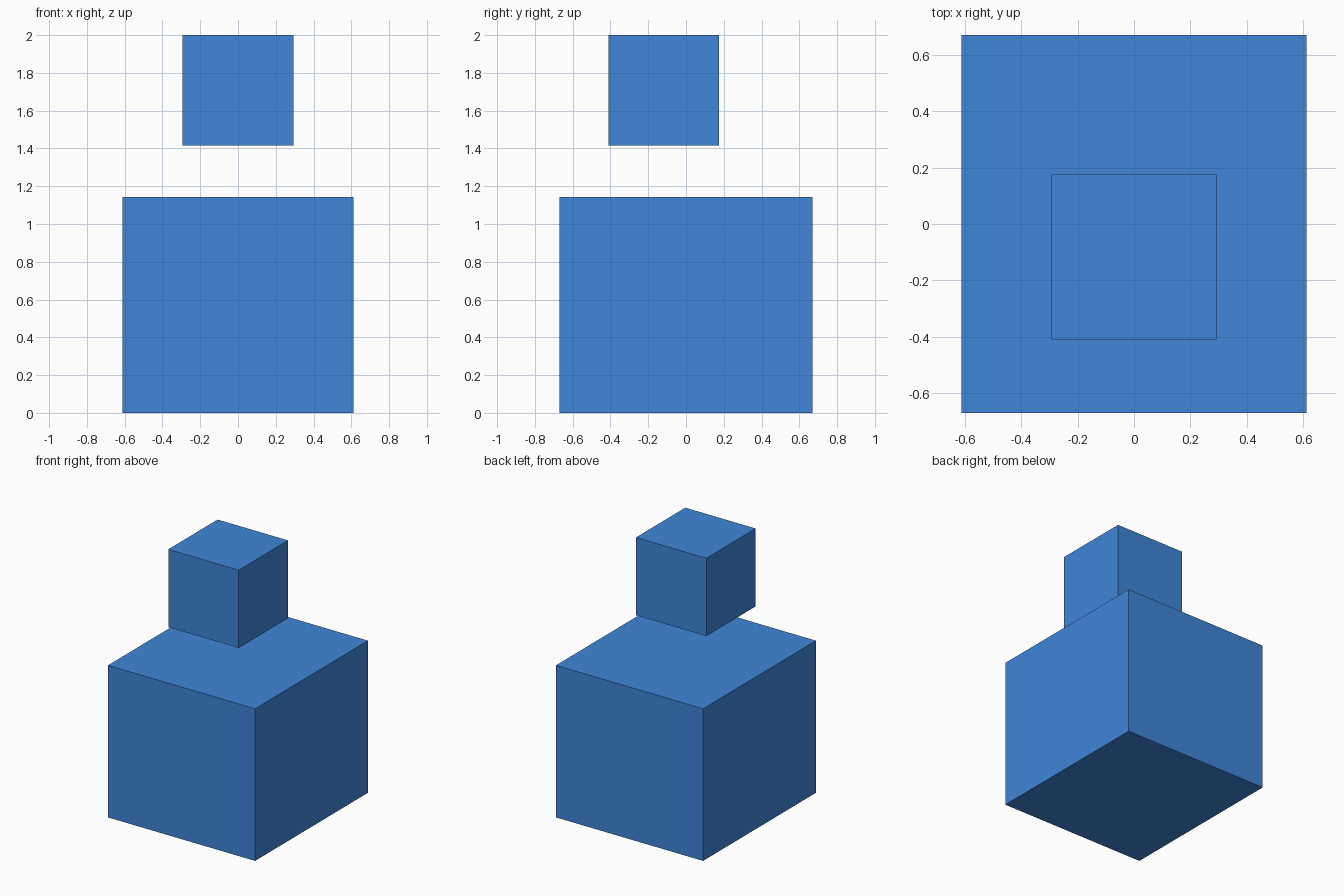
import bpy

if "Cube" in bpy.data.objects:
    bpy.data.objects.remove(bpy.data.objects["Cube"])

blue = bpy.data.materials.new("blue")
blue.diffuse_color = (0.05, 0.24, 0.69, 1.0)
blue.use_nodes = True
blue.node_tree.nodes["Principled BSDF"].inputs["Base Color"].default_value = blue.diffuse_color


def box(name, size, center):
    """Axis-aligned box with its dimensions stored in the mesh."""
    bpy.ops.mesh.primitive_cube_add(size=1, location=center)
    obj = bpy.context.object
    obj.name = name
    obj.scale = size
    bpy.ops.object.transform_apply(location=False, rotation=False, scale=True)
    obj.data.materials.append(blue)
    return obj


# Large block standing on the ground
box("lower_block", (1.222, 1.34, 1.143), (0, 0, 0.5715))

# Small cube floating above it, shifted towards the front
box("upper_cube", (0.585, 0.585, 0.585), (0, -0.117, 1.7075))
